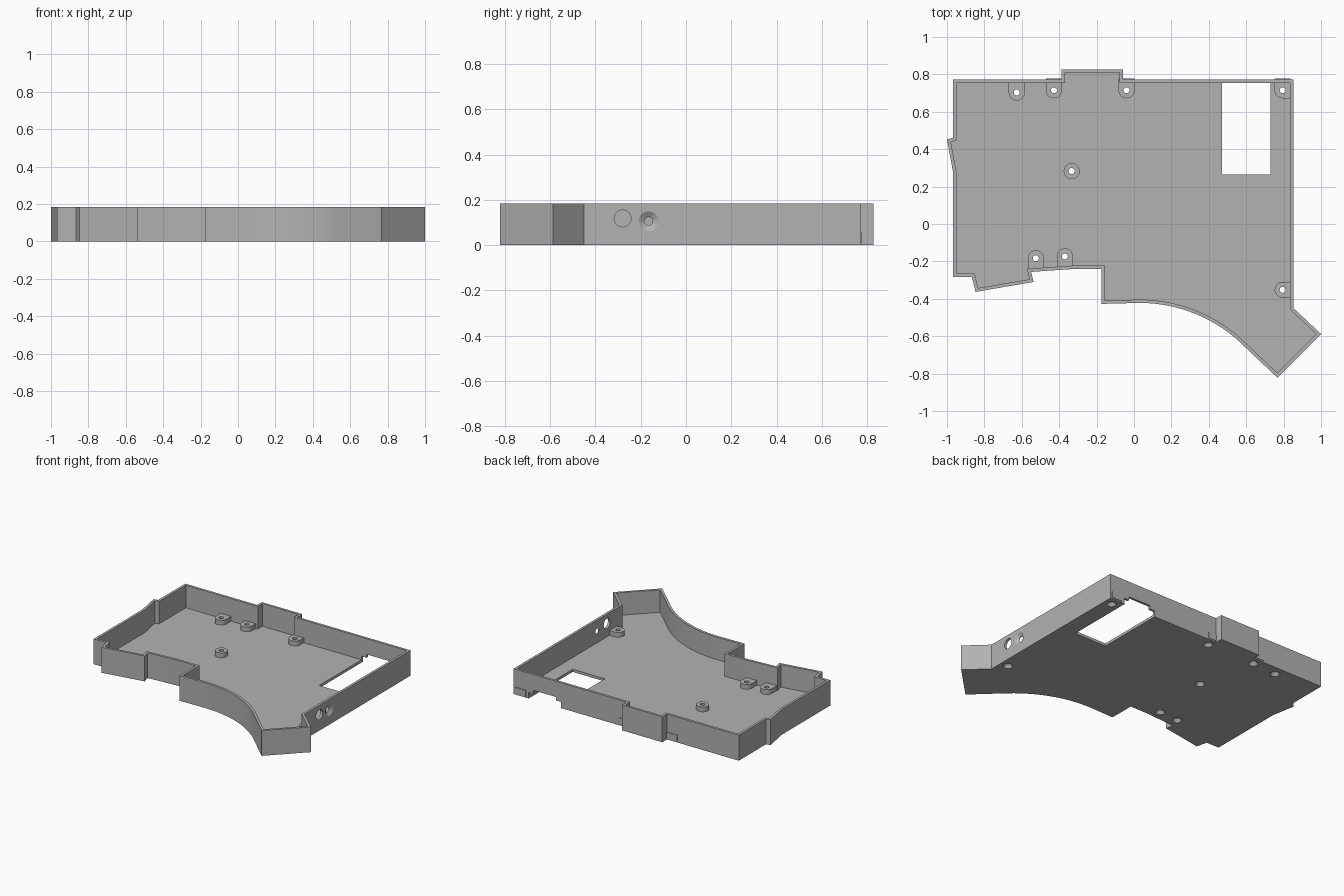
import bpy, bmesh, math
from mathutils import Vector, Matrix

HEIGHT, FLOOR, WALL = 0.185, 0.02, 0.018
BOSS_TOP, BOSS_R, HOLE_R = 0.055, 0.043, 0.016

if "Cube" in bpy.data.objects:
    bpy.data.objects.remove(bpy.data.objects["Cube"], do_unlink=True)

grey = bpy.data.materials.new("plain grey")
grey.use_nodes = True
grey.diffuse_color = (0.45, 0.45, 0.45, 1)
grey.node_tree.nodes["Principled BSDF"].inputs["Base Color"].default_value = grey.diffuse_color


def finish(bm, name):
    bmesh.ops.recalc_face_normals(bm, faces=bm.faces)
    mesh = bpy.data.meshes.new(name)
    bm.to_mesh(mesh)
    bm.free()
    mesh.materials.append(grey)
    obj = bpy.data.objects.new(name, mesh)
    bpy.context.collection.objects.link(obj)
    return obj


def prism(name, points, z0, z1):
    bm = bmesh.new()
    face = bm.faces.new([bm.verts.new((p[0], p[1], z0)) for p in points])
    top = bmesh.ops.extrude_face_region(bm, geom=[face])["geom"]
    verts = [v for v in top if isinstance(v, bmesh.types.BMVert)]
    bmesh.ops.translate(bm, verts=verts, vec=(0, 0, z1 - z0))
    return finish(bm, name)


def box(name, x0, x1, y0, y1, z0, z1):
    return prism(name, [(x0, y0), (x1, y0), (x1, y1), (x0, y1)], z0, z1)


def cone(name, r1, r2, depth, centre, along_x=False):
    bm = bmesh.new()
    turn = Matrix.Rotation(math.pi / 2, 4, 'Y') if along_x else Matrix()
    bmesh.ops.create_cone(bm, cap_ends=True, segments=32, radius1=r1, radius2=r2,
                          depth=depth, matrix=Matrix.Translation(centre) @ turn)
    return finish(bm, name)


def combine(target, tool, operation):
    mod = target.modifiers.new(operation.lower(), 'BOOLEAN')
    mod.operation, mod.object, mod.solver = operation, tool, 'EXACT'
    bpy.context.view_layer.objects.active = target
    bpy.ops.object.modifier_apply(modifier=mod.name)
    bpy.data.objects.remove(tool, do_unlink=True)


def inset(points, dist):
    """Mitred inward offset of a clockwise outline."""
    pts = [Vector(p) for p in points]
    result = []
    for i, p in enumerate(pts):
        a = (p - pts[i - 1]).normalized()
        b = (pts[(i + 1) % len(pts)] - p).normalized()
        na, nb = Vector((a.y, -a.x)), Vector((b.y, -b.x))
        result.append(p + (na + nb) * dist / (1 + na.dot(nb)))
    return result


# Outline, clockwise from the back corner on the -x side
arc_r, arc_x, arc_y = 0.79, 0.03, -0.422
arc = [(arc_x + arc_r * math.sin(t), arc_y - arc_r * (1 - math.cos(t)))
       for t in (math.pi / 4 * (1 - i / 16) for i in range(17))]
outline = [(-0.968, 0.773), (-0.387, 0.773), (-0.387, 0.827), (-0.06, 0.827),
           (-0.06, 0.773), (0.853, 0.773), (0.853, -0.45), (1.0, -0.588),
           (0.767, -0.822)] + arc + [
           (-0.173, -0.427), (-0.173, -0.24), (-0.317, -0.24), (-0.55, -0.256),
           (-0.537, -0.31), (-0.847, -0.363), (-0.867, -0.283), (-0.968, -0.283),
           (-0.968, 0.28), (-1.0, 0.453), (-0.968, 0.46)]

# Tray: solid body with the inside hollowed out
tray = prism("case_tray", outline, 0, HEIGHT)
combine(tray, prism("cavity", inset(outline, WALL), FLOOR, HEIGHT + 0.1), 'DIFFERENCE')

# Screw bosses: position and the wall directions they reach towards
BACK, FRONT, SIDE = 90, -90, 0
bosses = [(-0.627, 0.703, [BACK]), (-0.428, 0.715, [BACK]), (-0.04, 0.715, [BACK]),
          (0.795, 0.715, [BACK, SIDE]), (-0.333, 0.283, []), (-0.525, -0.183, [FRONT]),
          (-0.37, -0.173, [FRONT]), (0.795, -0.352, [SIDE])]
for x, y, directions in bosses:
    post = cone("post", BOSS_R, BOSS_R, BOSS_TOP - 0.01, (x, y, (BOSS_TOP + 0.01) / 2))
    combine(tray, post, 'UNION')
    for angle in directions:
        d = Vector((math.cos(math.radians(angle)), math.sin(math.radians(angle))))
        s = Vector((-d.y, d.x)) * BOSS_R
        c, reach = Vector((x, y)), d * (0.05 if angle == SIDE else 0.062)
        web = prism("web", [c - s, c + reach - s, c + reach + s, c + s], 0.01, BOSS_TOP)
        combine(tray, web, 'UNION')

# Screw holes, countersunk from underneath
for x, y, _ in bosses:
    combine(tray, cone("screw_hole", HOLE_R, HOLE_R, 0.3, (x, y, 0.05)), 'DIFFERENCE')
    combine(tray, cone("countersink", 0.037, HOLE_R * 0.9, 0.03, (x, y, 0.01)), 'DIFFERENCE')

# Floor window with a stepped notch through the back wall
combine(tray, box("window", 0.47, 0.73, 0.265, 0.756, -0.1, 0.1), 'DIFFERENCE')
combine(tray, box("notch", 0.47, 0.73, 0.74, 0.9, -0.1, 0.045), 'DIFFERENCE')
combine(tray, box("notch_step", 0.51, 0.69, 0.74, 0.9, -0.1, 0.07), 'DIFFERENCE')

# Round port and countersunk port in the +x wall
combine(tray, cone("port", 0.037, 0.037, 0.1, (0.845, -0.28, 0.118), True), 'DIFFERENCE')
combine(tray, cone("small_port", 0.018, 0.018, 0.1, (0.845, -0.165, 0.106), True), 'DIFFERENCE')
combine(tray, cone("port_sink", 0.017, 0.046, 0.018, (0.8455, -0.165, 0.106), True), 'DIFFERENCE')

bpy.ops.object.select_all(action='DESELECT')
tray.select_set(True)
bpy.context.view_layer.objects.active = tray
bpy.ops.object.shade_smooth_by_angle(angle=math.radians(30))
